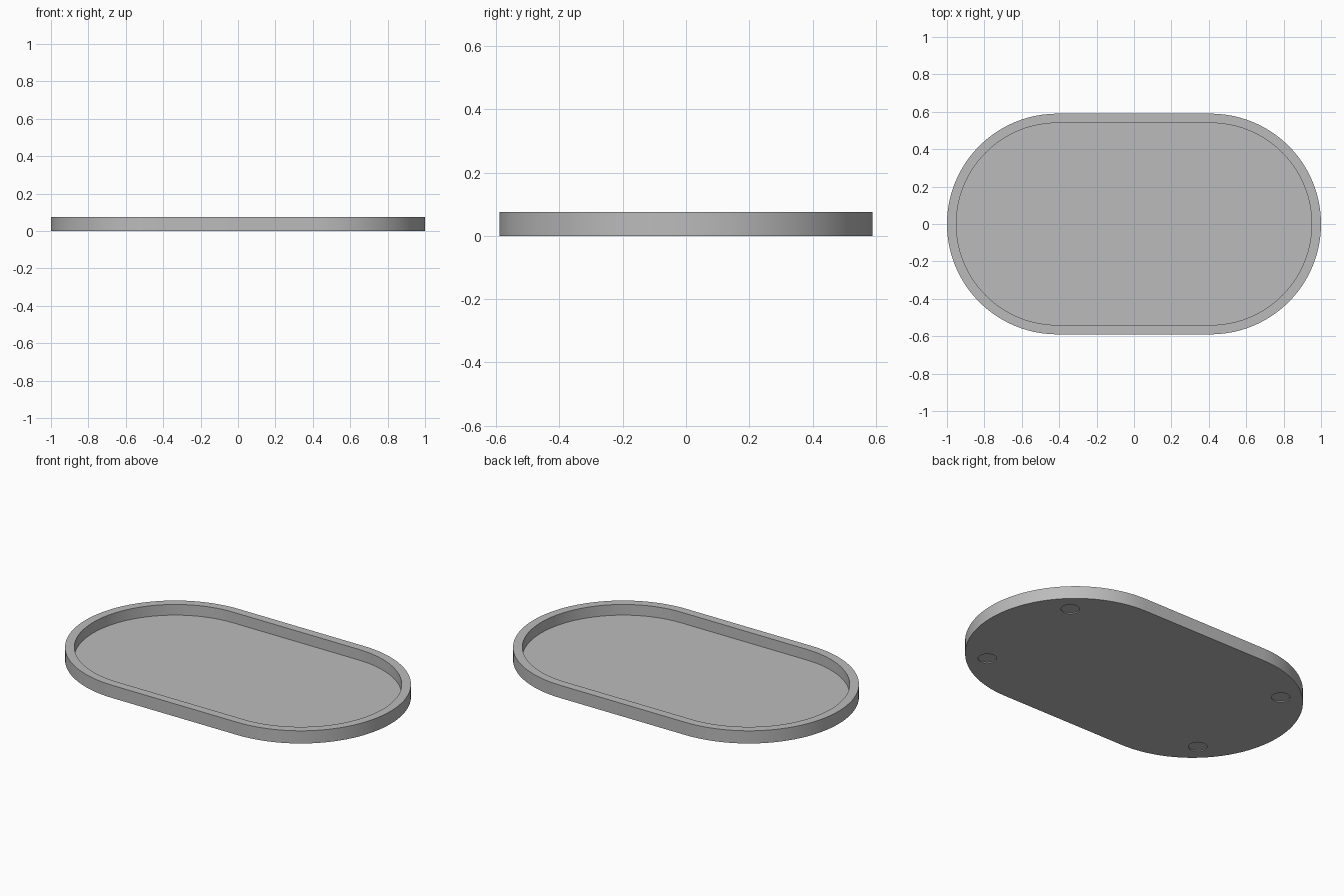
import bpy, bmesh, math

if "Cube" in bpy.data.objects:
    bpy.data.objects.remove(bpy.data.objects["Cube"], do_unlink=True)

RADIUS, HALF_STRAIGHT = 0.59, 0.41
HEIGHT, FLOOR, RIM = 0.075, 0.012, 0.05
ARC_STEPS = 48

grey = bpy.data.materials.new("plain grey")
grey.use_nodes = True
grey.diffuse_color = (0.5, 0.5, 0.5, 1)
grey.node_tree.nodes["Principled BSDF"].inputs["Base Color"].default_value = (0.5, 0.5, 0.5, 1)


def stadium_ring(bm, radius, z):
    """Closed outline: two half circles joined by straight sides."""
    ring = []
    for side in (1, -1):
        for i in range(ARC_STEPS + 1):
            a = math.pi * (i / ARC_STEPS - 0.5)
            ring.append(bm.verts.new((side * (HALF_STRAIGHT + radius * math.cos(a)),
                                      side * radius * math.sin(a), z)))
    return ring


# Tray body: underside, outer wall, flat rim, inner wall, floor
bm = bmesh.new()
inner = RADIUS - RIM
rings = [stadium_ring(bm, r, z) for r, z in
         ((RADIUS, 0), (RADIUS, HEIGHT), (inner, HEIGHT), (inner, FLOOR))]
for low, high in zip(rings, rings[1:]):
    for i in range(len(low)):
        j = (i + 1) % len(low)
        bm.faces.new((low[i], low[j], high[j], high[i]))
bm.faces.new(rings[0][::-1])
bm.faces.new(rings[-1])
bmesh.ops.recalc_face_normals(bm, faces=bm.faces)
mesh = bpy.data.meshes.new("tray")
bm.to_mesh(mesh)
bm.free()
mesh.materials.append(grey)
tray = bpy.data.objects.new("tray", mesh)
bpy.context.collection.objects.link(tray)

# Four shallow round foot recesses in the underside
bm = bmesh.new()
for sx in (1, -1):
    for sy in (1, -1):
        made = bmesh.ops.create_cone(bm, cap_ends=True, segments=32,
                                     radius1=0.05, radius2=0.05, depth=0.012)
        bmesh.ops.translate(bm, verts=made["verts"], vec=(sx * 0.735, sy * 0.345, 0))
cutter_mesh = bpy.data.meshes.new("foot_recess_cutter")
bm.to_mesh(cutter_mesh)
bm.free()
cutter_mesh.materials.append(grey)
cutter = bpy.data.objects.new("foot_recess_cutter", cutter_mesh)
bpy.context.collection.objects.link(cutter)
cutter.hide_render = True

cut = tray.modifiers.new("foot recesses", 'BOOLEAN')
cut.operation = 'DIFFERENCE'
cut.solver = 'EXACT'
cut.object = cutter
bpy.ops.object.select_all(action='DESELECT')
tray.select_set(True)
bpy.context.view_layer.objects.active = tray
bpy.ops.object.modifier_apply(modifier=cut.name)
bpy.data.objects.remove(cutter, do_unlink=True)

# Smooth curved walls, crisp rim edges
bpy.ops.object.shade_smooth_by_angle(angle=math.radians(30))
